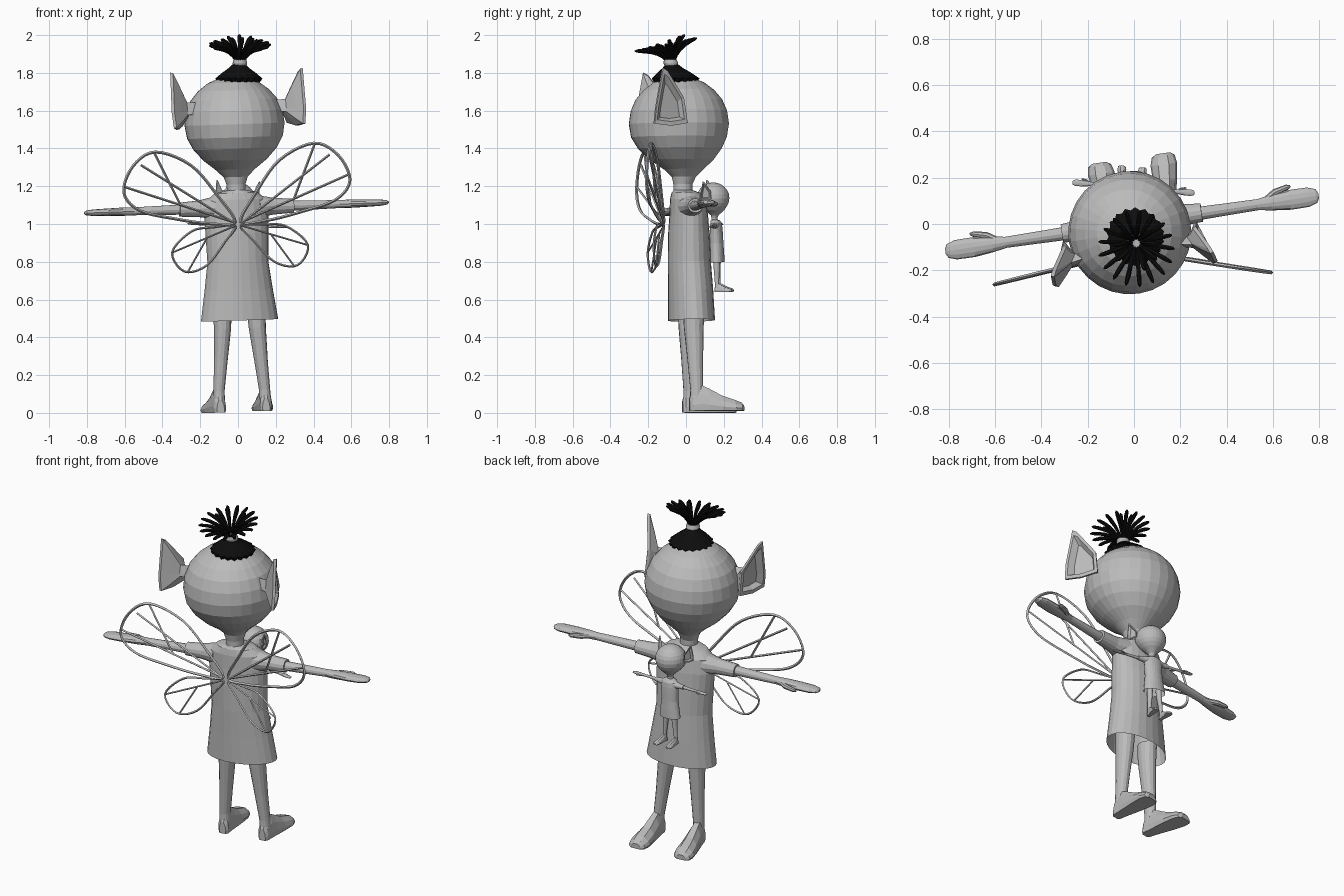
import bpy, bmesh, math
from mathutils import Vector, Matrix

if "Cube" in bpy.data.objects:
    bpy.data.objects.remove(bpy.data.objects["Cube"])


def material(name, v):
    m = bpy.data.materials.new(name)
    m.diffuse_color = (v, v, v, 1)
    m.use_nodes = True
    m.node_tree.nodes["Principled BSDF"].inputs["Base Color"].default_value = m.diffuse_color
    return m


GREY = material("grey", 0.5)
BLACK = material("black", 0.004)


def finish(name, bm, mat, matrix=Matrix(), mirror=False):
    """Turn a bmesh into an object, optionally adding its x-mirrored twin."""
    if mirror:
        geo = bmesh.ops.duplicate(bm, geom=bm.verts[:] + bm.edges[:] + bm.faces[:])["geom"]
        for v in geo:
            if isinstance(v, bmesh.types.BMVert):
                v.co.x *= -1
    bmesh.ops.recalc_face_normals(bm, faces=bm.faces)
    me = bpy.data.meshes.new(name)
    bm.to_mesh(me)
    bm.free()
    me.materials.append(mat)
    ob = bpy.data.objects.new(name, me)
    ob.matrix_world = matrix
    bpy.context.collection.objects.link(ob)
    return ob


def bridge(bm, loops, cap_a=True, cap_b=True, closed=False):
    """Skin a list of equally sized point loops."""
    rings = [[bm.verts.new(p) for p in loop] for loop in loops]
    pairs = list(zip(rings, rings[1:]))
    if closed:
        pairs.append((rings[-1], rings[0]))
    n = len(rings[0])
    for a, b in pairs:
        for i in range(n):
            j = (i + 1) % n
            bm.faces.new((a[i], a[j], b[j], b[i]))
    if cap_a and not closed:
        bm.faces.new(rings[0])
    if cap_b and not closed:
        bm.faces.new(rings[-1])


def ovals(rings, u, v, n):
    """Elliptical loops from (centre, radius_u, radius_v)."""
    u, v = Vector(u), Vector(v)
    ang = [2 * math.pi * i / n for i in range(n)]
    return [[Vector(c) + u * ru * math.cos(a) + v * rv * math.sin(a) for a in ang]
            for c, ru, rv in rings]


def tube(bm, pts, radii, n=6, closed=False):
    pts = [Vector(p) for p in pts]
    loops, k = [], len(pts)
    for i, p in enumerate(pts):
        if closed:
            t = pts[(i + 1) % k] - pts[i - 1]
        else:
            t = pts[min(i + 1, k - 1)] - pts[max(i - 1, 0)]
        t.normalize()
        side = t.cross(Vector((0, 1, 0.02))).normalized()
        loops += ovals([(p, radii[i], radii[i])], side, t.cross(side), n)
    bridge(bm, loops, closed=closed)


def smooth_loop(pts, steps=5):
    """Closed Catmull-Rom curve."""
    pts = [Vector(p) for p in pts]
    n, out = len(pts), []
    for i in range(n):
        a, b, c, d = pts[i - 1], pts[i], pts[(i + 1) % n], pts[(i + 2) % n]
        for s in range(steps):
            t = s / steps
            out.append(0.5 * (2 * b + (c - a) * t + (2 * a - 5 * b + 4 * c - d) * t * t
                              + (3 * b - a - 3 * c + d) * t ** 3))
    return out


X, Y, Z = (1, 0, 0), (0, 1, 0), (0, 0, 1)


def figure(prefix, M):
    # head tapering into the neck: z, radius, y
    prof = [(1.787, .012, -.03), (1.775, .075, -.03), (1.75, .135, -.03), (1.71, .188, -.03),
            (1.66, .23, -.03), (1.60, .256, -.03), (1.53, .266, -.03), (1.46, .254, -.03),
            (1.40, .222, -.025), (1.34, .168, -.015), (1.29, .105, -.005), (1.25, .064, -.005),
            (1.21, .05, -.01), (1.15, .05, -.01)]
    bm = bmesh.new()
    bridge(bm, ovals([((0, y, z), r, r) for z, r, y in prof], X, Y, 28))
    finish(prefix + "head", bm, GREY, M)

    # dress, open at the hem: z, rx, ry, y
    prof = [(1.18, .05, .05, -.01), (1.165, .115, .075, .005), (1.13, .16, .092, .015),
            (1.05, .172, .1, .02), (.95, .168, .108, .02), (.8, .163, .113, .022),
            (.65, .183, .118, .028), (.49, .207, .122, .032)]
    bm = bmesh.new()
    bridge(bm, ovals([((0, y, z), rx, ry) for z, rx, ry, y in prof], X, Y, 24), cap_b=False)
    finish(prefix + "dress", bm, GREY, M)

    # sleeves
    bm = bmesh.new()
    bridge(bm, ovals([((.12, .015, 1.09), .07, .06), ((.2, .012, 1.088), .048, .045),
                      ((.305, .01, 1.087), .04, .038)], Y, Z, 14))
    finish(prefix + "sleeves", bm, GREY, M, True)

    # arms with mitten hands and thumbs
    prof = [(.28, .029, .027), (.42, .026, .024), (.55, .024, .021), (.61, .034, .022),
            (.69, .043, .02), (.77, .042, .017), (.805, .03, .012), (.815, .012, .006)]
    bm = bmesh.new()
    bridge(bm, ovals([((x, .008, 1.087), ry, rz) for x, ry, rz in prof], Y, Z, 12))
    tube(bm, [(.59, .025, 1.087), (.63, .05, 1.085), (.685, .064, 1.083), (.70, .066, 1.083)],
         [.014, .015, .012, .005], 8)
    finish(prefix + "arms", bm, GREY, M, True)

    # legs
    prof = [(.09, .03, .56, .05), (.093, .03, .45, .046), (.108, .035, .27, .036),
            (.122, .04, .12, .03), (.124, .04, .04, .032)]
    bm = bmesh.new()
    bridge(bm, ovals([((x, y, z), r, r * 1.15) for x, y, z, r in prof], X, Y, 14))
    finish(prefix + "legs", bm, GREY, M, True)

    # feet: y, half width, height
    prof = [(.0, .02, .07), (.015, .032, .11), (.06, .036, .145), (.1, .042, .125),
            (.17, .052, .085), (.24, .058, .06), (.275, .05, .045), (.288, .03, .03)]
    bm = bmesh.new()
    loops = []
    for y, w, h in prof:
        cx = .122 + .06 * y
        loops.append([(cx + w * sx, y, .006 + h * sz) for sx, sz in
                      ((-.9, 0), (.9, 0), (1, .25), (.85, .6), (.4, .95),
                       (-.4, .95), (-.85, .6), (-1, .25))])
    bridge(bm, loops)
    finish(prefix + "feet", bm, GREY, M, True)

    # ears: pointed cups on a short stem
    rim = [Vector(p) for p in ((.355, -.165, 1.815), (.345, -.14, 1.80), (.29, -.045, 1.66),
                               (.292, -.026, 1.525), (.325, -.12, 1.51), (.352, -.212, 1.52),
                               (.36, -.205, 1.60))]
    c = sum(rim, Vector()) / len(rim)

    def ring(s, offset, sz=None):
        return [c + Vector((d.x * s, d.y * s, d.z * (sz or s))) + Vector(offset)
                for d in (p - c for p in rim)]
    bm = bmesh.new()
    bridge(bm, [ring(.3, (-.13, .03, -.02), .22), ring(.3, (-.075, .02, -.02), .22),
                ring(.6, (-.045, .005, -.01)), ring(.98, (-.014, -.006, 0)), rim,
                ring(.82, (0, 0, 0)), ring(.6, (-.03, 0, -.01))])
    finish(prefix + "ears", bm, GREY, M, True)


def pose(loc, turn, roll, scale=1):
    return (Matrix.Translation(loc) @ Matrix.Rotation(math.radians(turn), 4, 'Z')
            @ Matrix.Rotation(math.radians(roll), 4, 'Y') @ Matrix.Scale(scale, 4))


figure("", pose((.03, 0, 0), 8.5, -2))
figure("doll_", pose((-.015, .155, .64), -5, 2, .325))


# wings: open outlines with ribs, swept back
def swept(p):
    return (p[0], -.2 * p[0], p[1])


WM = pose((0, -.115, 1.0), 2.5, -3.2)
upper = [(.015, .01), (.1, .155), (.235, .325), (.42, .405), (.545, .335), (.6, .2),
         (.52, .1), (.33, .045), (.15, .01)]
lower = [(.015, -.01), (.13, -.01), (.25, -.025), (.36, -.13), (.3, -.235), (.18, -.21),
         (.07, -.085)]
ribs_up = [((.02, .01), (.595, .23)), ((.3, .115), (.425, .4)), ((.02, .005), (.5, .34))]
ribs_low = [((.02, -.01), (.355, -.13)), ((.17, -.065), (.28, -.235))]
for name, outline, ribs, r in (("upper_wings", upper, ribs_up, .008),
                               ("lower_wings", lower, ribs_low, .006)):
    bm = bmesh.new()
    path = smooth_loop([swept(p) for p in outline])
    tube(bm, path, [r] * len(path), 4, True)
    for a, b in ribs:
        tube(bm, [swept(a), swept(b)], [r * .8] * 2, 4)
    finish(name, bm, GREY, WM, True)

# hair cap with a jagged edge
bm = bmesh.new()
N = 36
loops = []
for r, z, drop in ((.034, 1.845, 0), (.055, 1.825, 0), (.085, 1.803, .004), (.115, 1.775, .012),
                   (.1, 1.755, .012)):
    loop = []
    for i in range(N):
        a = 2 * math.pi * i / N
        rr = r + (drop if i % 2 else 0)
        loop.append((.005 + rr * math.cos(a), -.075 + rr * math.sin(a) + (r - .034) * .25,
                     z - (drop * .4 if i % 2 else 0)))
    loops.append(loop)
bridge(bm, loops)
finish("hair_cap", bm, BLACK)

# hair tie
bm = bmesh.new()
bridge(bm, ovals([((.01, -.077, 1.835), .034, .034), ((.01, -.08, 1.85), .039, .039),
                  ((.01, -.083, 1.87), .034, .034)], X, Y, 16))
finish("hair_tie", bm, GREY)

# hair strands fanning out of the tie
bm = bmesh.new()
for count, reach, top, phase in ((17, .165, 1.95, 0), (9, .1, 1.968, .2)):
    for i in range(count):
        a = 2 * math.pi * i / count + phase
        ca, sa = math.cos(a), math.sin(a)
        p0 = Vector((.01 + .018 * ca, -.082 + .018 * sa, 1.86))
        p1 = Vector((.01 + reach * .35 * ca, -.09 + reach * .35 * sa, 1.935 + .015 * sa))
        p2 = Vector((.01 + reach * ca, -.107 + reach * sa, top + .035 * sa))
        ts = [0, .2, .4, .6, .8, .95, 1]
        tube(bm, [p0 * (1 - t) ** 2 + p1 * 2 * t * (1 - t) + p2 * t * t for t in ts],
             [.006, .007, .008, .0095, .011, .009, .003], 6)
finish("hair_strands", bm, BLACK)
